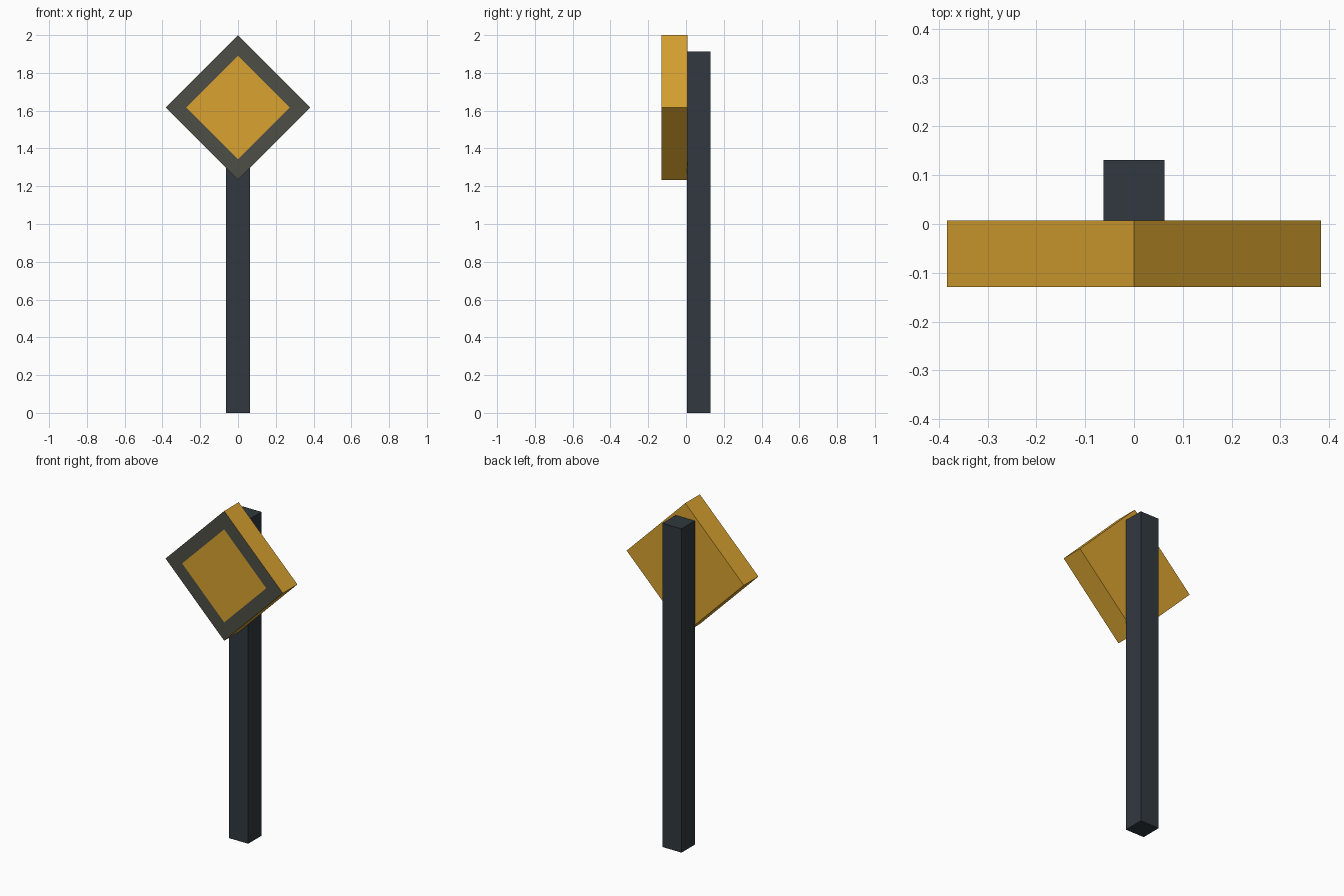
import bpy, bmesh, math
from mathutils import Vector

if "Cube" in bpy.data.objects:
    bpy.data.objects.remove(bpy.data.objects["Cube"])

def srgb(r, g, b):
    f = lambda c: c / 12.92 if c <= 0.04045 else ((c + 0.055) / 1.055) ** 2.4
    return (f(r / 255), f(g / 255), f(b / 255), 1)

def material(name, rgb):
    m = bpy.data.materials.new(name)
    m.diffuse_color = srgb(*rgb)
    m.use_nodes = True
    m.node_tree.nodes["Principled BSDF"].inputs["Base Color"].default_value = m.diffuse_color
    return m

yellow = material("amber_yellow", (216, 162, 48))
border = material("border_grey", (78, 78, 71))
slate = material("post_slate", (49, 57, 63))

def finish(name, bm, mats):
    bmesh.ops.recalc_face_normals(bm, faces=bm.faces)
    me = bpy.data.meshes.new(name)
    bm.to_mesh(me)
    bm.free()
    for m in mats:
        me.materials.append(m)
    ob = bpy.data.objects.new(name, me)
    bpy.context.collection.objects.link(ob)

# Square post behind the sign
bm = bmesh.new()
bmesh.ops.create_cube(bm, size=1)
bmesh.ops.scale(bm, vec=(0.125, 0.125, 1.912), verts=bm.verts)
bmesh.ops.translate(bm, vec=(0, 0.0685, 0.956), verts=bm.verts)
finish("post", bm, [slate])

# Thick diamond sign board: front face extruded backwards
R, ZC, Y0, Y1 = 0.383, 1.617, -0.129, 0.007
bm = bmesh.new()
ring = [bm.verts.new((R * math.cos(i * math.pi / 2), Y1, ZC + R * math.sin(i * math.pi / 2)))
        for i in range(4)]
back = bm.faces.new(ring)
ext = bmesh.ops.extrude_face_region(bm, geom=[back], use_keep_orig=True)
bmesh.ops.translate(bm, vec=(0, Y0 - Y1, 0),
                    verts=[g for g in ext["geom"] if isinstance(g, bmesh.types.BMVert)])
bmesh.ops.recalc_face_normals(bm, faces=bm.faces)
# Grey border inset around the yellow centre of the front
front = min(bm.faces, key=lambda f: f.calc_center_median().y)
rim = bmesh.ops.inset_region(bm, faces=[front], thickness=(R - 0.23) / math.sqrt(2))
for f in rim["faces"]:
    f.material_index = 1
finish("diamond_sign", bm, [yellow, border])
